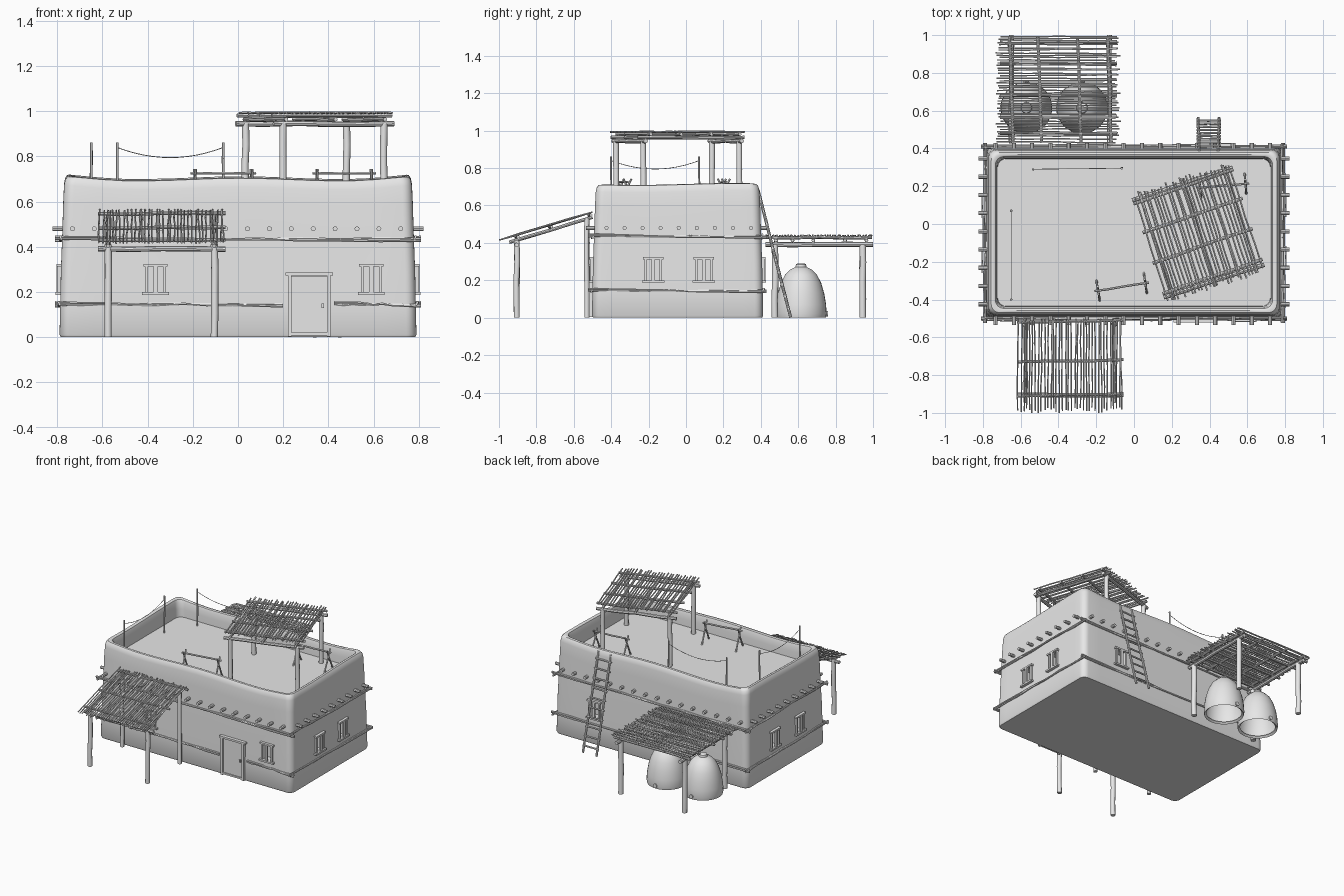
import bpy, bmesh, math, random
from mathutils import Vector, Matrix

if "Cube" in bpy.data.objects:
    bpy.data.objects.remove(bpy.data.objects["Cube"])

random.seed(4)
clay = bpy.data.materials.new("plain_grey")
clay.diffuse_color = (0.8, 0.8, 0.8, 1)
clay.use_nodes = True
clay.node_tree.nodes["Principled BSDF"].inputs["Base Color"].default_value = clay.diffuse_color


def finish(name, bm, angle=40):
    bmesh.ops.recalc_face_normals(bm, faces=bm.faces)
    me = bpy.data.meshes.new(name)
    bm.to_mesh(me)
    bm.free()
    me.materials.append(clay)
    ob = bpy.data.objects.new(name, me)
    bpy.context.collection.objects.link(ob)
    smooth(me, angle)
    return ob


def smooth(me, angle=40):
    for p in me.polygons:
        p.use_smooth = True
    me.set_sharp_from_angle(angle=math.radians(angle))


def loft(bm, rings, cap_start=True, cap_end=True):
    vs = [[bm.verts.new(p) for p in r] for r in rings]
    n = len(vs[0])
    for a, b in zip(vs, vs[1:]):
        for i in range(n):
            bm.faces.new((a[i], a[(i + 1) % n], b[(i + 1) % n], b[i]))
    if cap_start:
        bm.faces.new(vs[0])
    if cap_end:
        bm.faces.new(vs[-1])


def tube(bm, pts, r, n=8):
    pts = [Vector(p) for p in pts]
    q = (pts[-1] - pts[0]).to_track_quat('Z', 'Y')
    loft(bm, [[p + q @ Vector((r * math.cos(k * math.tau / n), r * math.sin(k * math.tau / n), 0))
               for k in range(n)] for p in pts])


def pole(bm, a, b, r, n=8, wob=0.003, seg=4):
    """A rough stick whose inner points wander a little."""
    a, b = Vector(a), Vector(b)
    pts = [a.lerp(b, i / seg) for i in range(seg + 1)]
    for p in pts[1:-1]:
        p += Vector([random.uniform(-wob, wob) for _ in range(3)])
    tube(bm, pts, r, n)


def box(bm, c, s):
    bmesh.ops.create_cube(bm, size=1, matrix=Matrix.Translation(c) @ Matrix.Diagonal((*s, 1)))


# House: lofted rounded rectangle with a thick parapet and a sunken roof
def ring(inset, z, r, wave=0.0):
    x0, x1, y0, y1 = -0.79 + inset, 0.79 - inset, -0.503 + inset, 0.413 - inset
    out = []
    cs = [(x1 - r, y1 - r), (x0 + r, y1 - r), (x0 + r, y0 + r), (x1 - r, y0 + r)]
    for k in range(4):
        arc = [Vector((cs[k][0] + r * math.cos((k + i / 6) * math.pi / 2),
                       cs[k][1] + r * math.sin((k + i / 6) * math.pi / 2), z)) for i in range(7)]
        m = (k + 1) % 4
        nxt = Vector((cs[m][0] + r * math.cos(m * math.pi / 2), cs[m][1] + r * math.sin(m * math.pi / 2), z))
        out += arc + [arc[-1].lerp(nxt, i / 14) for i in range(1, 14)]
    for p in out:
        p.z += wave * (0.006 * math.sin(7 * p.x + 1.5) + 0.005 * math.sin(6 * p.y)
                       + 0.012 * max(0, abs(p.x) - 0.55) / 0.24)
    return out


prof = [(0.006, 0, .04, 0), (0, .012, .045, 0), (.003, .15, .045, 0), (.006, .3, .045, 0), (.012, .45, .045, .3),
        (.016, .58, .045, .7), (.02, .66, .045, 1), (.025, .685, .045, 1), (.034, .699, .045, 1), (.046, .702, .045, 1),
        (.056, .697, .045, 1), (.062, .68, .045, 1), (.066, .64, .045, .6), (.068, .59, .045, 0)]
bm = bmesh.new()
loft(bm, [ring(*p) for p in prof])
house = finish("house_walls", bm)

# Windows and door: (wall, position along it, bottom, top)
WALL = {"front": (1, -0.495), "back": (1, 0.405), "right": (0, 0.783), "left": (0, -0.783)}


def wall_box(b, wall, pos, z, out, w, h, d):
    axis, base = WALL[wall]
    c = base + math.copysign(out, base)
    if axis:
        box(b, (pos, c, z), (w, d, h))
    else:
        box(b, (c, pos, z), (d, w, h))


cut, frames = bmesh.new(), bmesh.new()
for wall, pos in [("front", -.365), ("front", .59), ("back", .46), ("right", -.175), ("right", .095),
                  ("left", -.2), ("left", .09)]:
    wall_box(cut, wall, pos, .255, 0, .075, .115, .09)
    for s in (-1, 1):
        wall_box(frames, wall, pos + s * .04, .255, 0, .012, .125, .03)
    wall_box(frames, wall, pos, .255, -.015, .02, .115, .012)
    wall_box(frames, wall, pos, .318, .002, .108, .012, .036)
    wall_box(frames, wall, pos, .193, .004, .118, .012, .04)
finish("window_frames", frames)
cutter = finish("window_cutter", cut)
cutter.hide_render = True
mod = house.modifiers.new("windows", 'BOOLEAN')
mod.object, mod.solver = cutter, 'EXACT'
dg = bpy.context.evaluated_depsgraph_get()
baked = bpy.data.meshes.new_from_object(house.evaluated_get(dg))
house.modifiers.clear()
house.data = baked
smooth(baked)
bpy.data.objects.remove(cutter)

bm = bmesh.new()
wall_box(bm, "front", .315, .14, .004, .165, .26, .02)
finish("door_panel", bm)
bm = bmesh.new()
for s in (-1, 1):
    wall_box(bm, "front", .315 + s * .086, .14, .005, .016, .275, .036)
wall_box(bm, "front", .315, .28, .006, .21, .014, .04)
wall_box(bm, "front", .315, .014, .005, .17, .012, .034)
wall_box(bm, "front", .375, .14, .016, .01, .02, .012)
finish("door_frame", bm)

# Roof beam ends poking out of the walls
bm = bmesh.new()
for i in range(16):
    x = -.733 + i * .0969
    pole(bm, (x, -.535, .48), (x, -.46, .48), .011, 8, 0, 1)
    pole(bm, (x, .375, .48), (x, .43, .48), .011, 8, 0, 1)
for i in range(9):
    y = -.425 + i * .0965
    for s in (-1, 1):
        pole(bm, (s * .74, y, .48), (s * .822, y, .48), .011, 8, 0, 1)
finish("roof_beam_ends", bm)

# Thin log bands wrapped round the walls
bm = bmesh.new()
for z, off in ((.435, 0), (.145, .007)):
    for k in range(2):
        dz = k * .009
        e = off + .003 + k * .003
        spans = [(-.81, .81)] if z > .2 else [(-.81, .2), (.425, .81)]
        for a, b in spans:
            pole(bm, (a, -.493 - e, z + dz), (b, -.493 - e, z - dz), .006, 6, .004, 9)
        pole(bm, (-.81, .402 + e, z - dz), (.81, .402 + e, z + dz), .006, 6, .004, 9)
        for s in (-1, 1):
            pole(bm, (s * (.78 + e), -.525, z + dz), (s * (.78 + e), .43, z - dz), .006, 6, .004, 7)
finish("wall_log_bands", bm)

# Front awning: sloping stick roof on four posts
zt = lambda y: .565 + .3 * (y + .5)
bm = bmesh.new()
for i in range(36):
    x = -.615 + i * .0158 + random.uniform(-.004, .004)
    a, b = -1 + random.uniform(0, .03) * (i != 5), -.5 - random.uniform(0, .02)
    pole(bm, (x, a, zt(a)), (x + random.uniform(-.006, .006), b, zt(b)), .004, 5, .003)
finish("awning_sticks", bm)
bm = bmesh.new()
for y in (-.52, -.73, -.91):
    pole(bm, (-.62, y, zt(y) - .013), (-.055, y + .012, zt(y) - .01), .008)
for x in (-.575, -.105):
    pole(bm, (x, -.945, zt(-.945) - .028), (x, -.5, zt(-.5) - .028), .009)
    pole(bm, (x, -.905, 0), (x, -.905, .41), .016, 10)
    pole(bm, (x, -.53, 0), (x, -.53, .53), .014, 10)
pole(bm, (-.62, -.905, .392), (-.055, -.905, .389), .012)
finish("awning_posts_and_beams", bm)

# Back shade: flat stick roof on four posts
bm = bmesh.new()
for i in range(42):
    y = .435 + i * .0135 + random.uniform(-.003, .003)
    pole(bm, (-.735 + random.uniform(0, .03), y, .439), (-.07 - random.uniform(0, .03), y + random.uniform(-.006, .006), .439),
         .0042, 5, .003)
finish("shade_sticks", bm)
bm = bmesh.new()
for x in (-.65, -.5, -.29, -.13):
    pole(bm, (x - .01, .995, .428), (x + .01, .43, .428), .008)
for y in (.48, .57, .68, .85, .965):
    pole(bm, (-.71, y, .413), (-.09, y, .413), .009)
for x in (-.65, -.13):
    pole(bm, (x, .425, .392), (x, 1, .392), .013)
    for y in (.475, .945):
        pole(bm, (x, y, 0), (x, y, .39), .018, 10)
finish("shade_posts_and_beams", bm)

# Two hollow beehive ovens with a small cap and a knob at the foot
for x, name in ((-.57, "left_oven"), (-.275, "right_oven")):
    bm = bmesh.new()
    prof = [(.118, .012), (.133, .0), (.137, .02), (.134, .07), (.124, .13), (.108, .185), (.085, .23), (.057, .258),
            (.03, .27), (.027, .285), (.02, .29)]
    loft(bm, [[(x + r * math.cos(k * math.tau / 32), .615 + r * math.sin(k * math.tau / 32), z)
               for k in range(32)] for r, z in prof], cap_start=False)
    tube(bm, [(x, .735, .022), (x, .758, .022)], .015, 10)
    finish(name, bm)

# Ladder against the back wall
bm = bmesh.new()
lo, hi = Vector((0, .56, 0)), Vector((0, .385, .685))
for s in (-1, 1):
    pole(bm, lo + Vector((.395 + s * .055, 0, 0)), hi + Vector((.395 + s * .05, 0, 0)), .008, 8, .002)
for i in range(10):
    p = lo.lerp(hi, .07 + i * .095)
    pole(bm, p + Vector((.33, 0, 0)), p + Vector((.46, 0, 0)), .006, 6, .001)
finish("ladder", bm)

# Rooftop pergola, turned 18 degrees
ang = math.radians(18)
U, V = Vector((math.cos(ang), math.sin(ang), 0)), Vector((-math.sin(ang), math.cos(ang), 0))
P = lambda u, v, z: Vector((.34, -.045, z)) + U * u + V * v
bm = bmesh.new()
for i in range(28):
    u = -.265 + i * .0196 + random.uniform(-.005, .005)
    pole(bm, P(u, -.31 + random.uniform(0, .03), .993), P(u + random.uniform(-.008, .008), .31 - random.uniform(0, .03), .993),
         .005, 5, .003)
finish("pergola_sticks", bm)
bm = bmesh.new()
for v in (-.25, -.08, .09, .25):
    pole(bm, P(-.28, v, .981), P(.28, v + .01, .981), .009)
for u in (-.23, 0, .23):
    pole(bm, P(u, -.3, .964), P(u, .3, .964), .009)
for v in (-.27, .27):
    pole(bm, P(-.28, v, .945), P(.28, v, .945), .012)
    for u in (-.235, .235):
        pole(bm, P(u, v, .58), P(u, v, .945), .016, 10)
finish("pergola_posts_and_beams", bm)

# Clotheslines on the roof
bm = bmesh.new()
for a, b in (((-.65, .07), (-.65, -.4)), ((-.535, .29), (-.065, .295))):
    A, B = Vector((*a, .84)), Vector((*b, .84))
    for p in (A, B):
        pole(bm, (p.x, p.y, .58), (p.x, p.y, .862), .006, 6, .002)
    tube(bm, [A.lerp(B, t / 12) - Vector((0, 0, .18 * t / 12 * (1 - t / 12))) for t in range(13)], .002, 5)
finish("clotheslines", bm)

# Drying racks: a bar on two crossed-leg trestles
bm = bmesh.new()
for a, b in (((-.21, -.355), (.08, -.31)), ((.33, .19), (.61, .215))):
    A, B = Vector((*a, .725)), Vector((*b, .725))
    d = (B - A).normalized()
    n = Vector((-d.y, d.x, 0))
    pole(bm, A, B, .006, 6, .002)
    for c in (A + d * .02, B - d * .02):
        for s in (-1, 1):
            pole(bm, c + n * s * .055 + Vector((0, 0, -.14)), c - n * s * .022 + Vector((0, 0, .018)), .006, 6, .001)
finish("drying_racks", bm)
